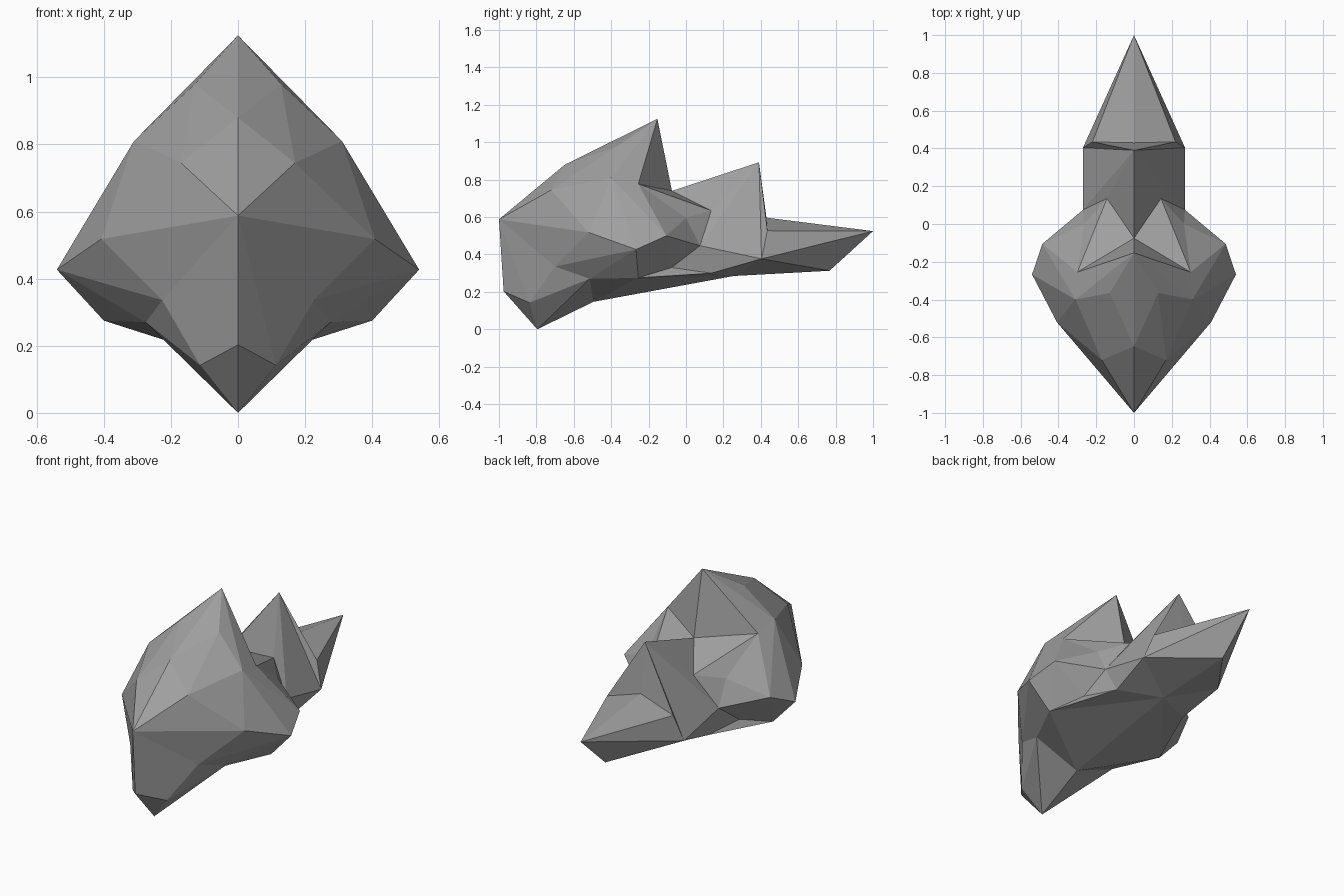
import bpy, bmesh

cube = bpy.data.objects.get("Cube")
if cube:
    bpy.data.objects.remove(cube, do_unlink=True)

# One plain stone-grey material
grey = bpy.data.materials.new("stone_grey")
grey.use_nodes = True
colour = (0.35, 0.35, 0.35, 1.0)
grey.diffuse_color = colour
grey.node_tree.nodes["Principled BSDF"].inputs["Base Color"].default_value = colour

# Centre-line profile (y, z), running once around the silhouette
PROFILE = {
    "nose": (-1.0, 0.588), "chin": (-0.975, 0.203), "keel": (-0.795, 0.0),
    "belly_front": (-0.495, 0.147), "belly_back": (0.255, 0.285),
    "tail_under": (0.767, 0.313), "tail_tip": (1.0, 0.525),
    "tail_ridge": (0.43, 0.597), "fin": (0.39, 0.893), "neck": (-0.075, 0.74),
    "crest": (-0.153, 1.125), "brow": (-0.648, 0.88),
}

# Side corners of the head and hind body (x, y, z) for one half
HEAD = {
    "brow_side": (0.17, -0.72, 0.745), "crest_side": (0.128, -0.365, 0.98),
    "temple": (0.31, -0.40, 0.81), "nape": (0.30, -0.255, 0.777),
    "cheek": (0.408, -0.52, 0.518), "flare": (0.54, -0.267, 0.427),
    "flare_back": (0.485, -0.105, 0.50), "flare_under": (0.40, -0.255, 0.275),
    "jaw": (0.226, -0.70, 0.336), "jaw_under": (0.275, -0.515, 0.27),
    "chin_side": (0.113, -0.837, 0.142),
}
HIND = {
    "shoulder_top": (0.143, 0.135, 0.635), "shoulder": (0.265, 0.0, 0.596),
    "flank": (0.27, 0.075, 0.447), "armpit": (0.30, -0.077, 0.33),
    "belly_side": (0.24, 0.136, 0.30), "tail_side": (0.22, 0.435, 0.527),
    "hip": (0.27, 0.404, 0.377),
}

# Fans of flat facets: a hub corner and the corners around it
FANS = [
    ("nose", "chin chin_side jaw cheek brow_side brow"),
    ("keel", "belly_front jaw_under chin_side chin"),
    ("jaw", "chin_side jaw_under flare cheek"),
    ("temple", "flare flare_back nape crest crest_side brow_side cheek flare"),
    ("crest_side", "crest brow brow_side"),
    ("nape", "flare_back shoulder shoulder_top neck crest"),
    ("flank", "armpit flare_back shoulder shoulder_top fin hip belly_side armpit"),
    ("shoulder_top", "neck fin"),
    ("tail_side", "fin hip tail_tip tail_ridge fin"),
    ("hip", "tail_tip tail_under belly_back belly_side"),
    ("flare_under", "belly_side belly_back belly_front jaw_under flare "
                    "flare_back armpit belly_side"),
]

bm = bmesh.new()
centre = {name: bm.verts.new((0, y, z)) for name, (y, z) in PROFILE.items()}

# Build both halves on the shared centre line
for side in (1, -1):
    corner = dict(centre)
    for name, (x, y, z) in {**HEAD, **HIND}.items():
        corner[name] = bm.verts.new((side * x, y, z))
    for hub, rim in FANS:
        rim = rim.split()
        for a, b in zip(rim, rim[1:]):
            bm.faces.new((corner[hub], corner[a], corner[b]))

bmesh.ops.recalc_face_normals(bm, faces=bm.faces)
mesh = bpy.data.meshes.new("faceted_body")
bm.to_mesh(mesh)
bm.free()
mesh.materials.append(grey)

body = bpy.data.objects.new("faceted_body", mesh)
bpy.context.collection.objects.link(body)
